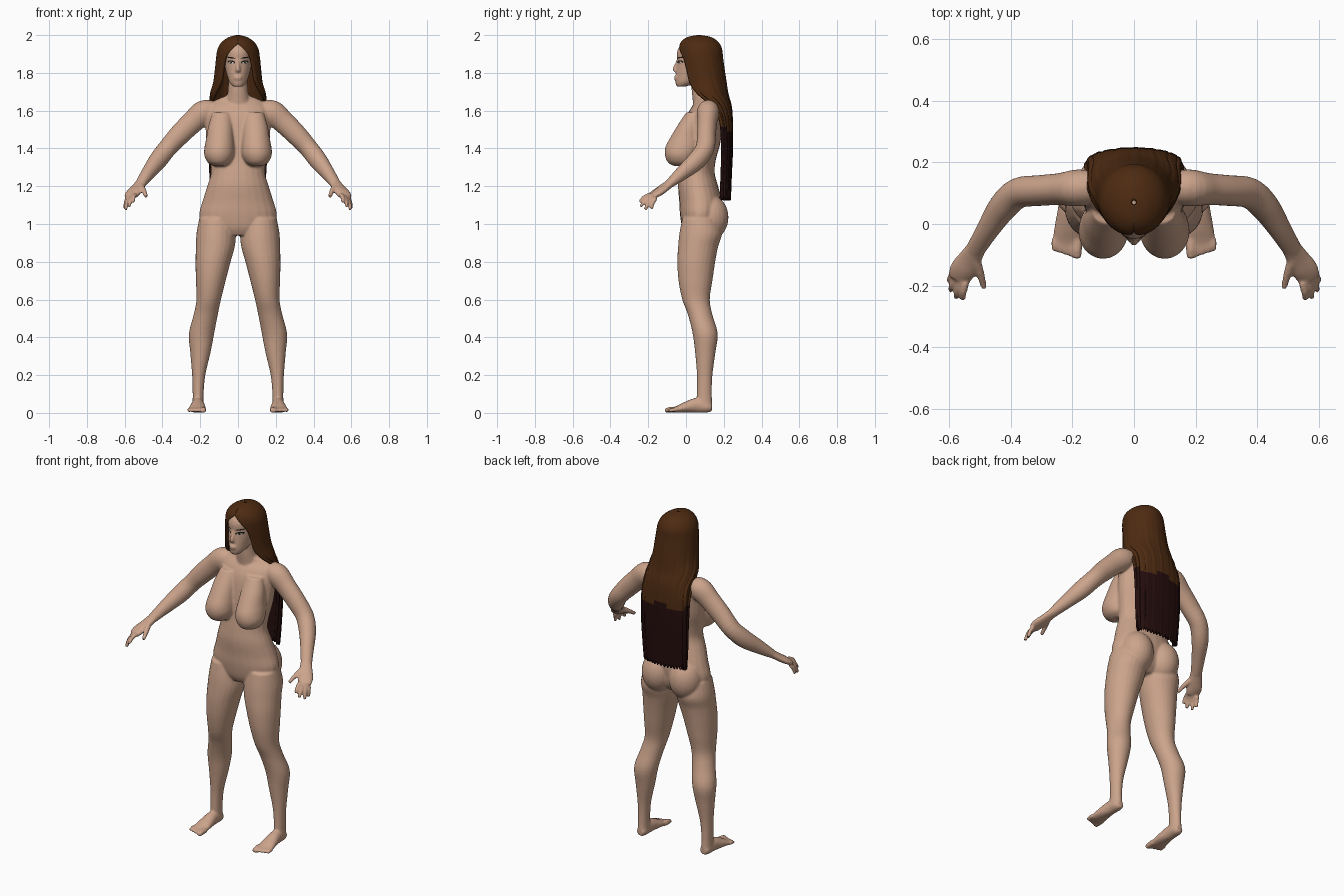
import bpy, bmesh, math
from mathutils import Vector, Matrix

if "Cube" in bpy.data.objects:
    bpy.data.objects.remove(bpy.data.objects["Cube"])


def material(name, rgb):
    m = bpy.data.materials.new(name)
    m.use_nodes = True
    m.diffuse_color = (*rgb, 1)
    bsdf = m.node_tree.nodes["Principled BSDF"]
    bsdf.inputs["Base Color"].default_value = (*rgb, 1)
    bsdf.inputs["Roughness"].default_value = 0.7
    return m


skin = material("skin", (0.60, 0.37, 0.26))
brown = material("brown hair", (0.075, 0.024, 0.006))
dark = material("dark hair ends", (0.018, 0.004, 0.004))
black = material("lash black", (0.01, 0.008, 0.007))
white = material("eye white", (0.6, 0.57, 0.54))


def finish(name, bm, mats):
    mesh = bpy.data.meshes.new(name)
    bm.to_mesh(mesh)
    bm.free()
    ob = bpy.data.objects.new(name, mesh)
    bpy.context.collection.objects.link(ob)
    for m in mats:
        mesh.materials.append(m)
    for p in mesh.polygons:
        p.use_smooth = True
    return ob


def smooth_rows(rows, steps=4):
    """Catmull-Rom interpolation of same-length tuples."""
    v = [Vector(r) for r in rows]
    v = [v[0]] + v + [v[-1]]
    out = []
    for a, b, c, d in zip(v, v[1:], v[2:], v[3:]):
        for i in range(steps):
            t = i / steps
            out.append(b + (c - a) * (t / 2) + (a * 2 - b * 5 + c * 4 - d) * (t * t / 2)
                       + (b * 3 - a - c * 3 + d) * (t ** 3 / 2))
    return out + [v[-1]]


def loft(bm, rows, upright=False, n=24):
    """Closed tube through (x, y, z, width, depth) rows."""
    rows = smooth_rows(rows)
    rings = []
    for i, r in enumerate(rows):
        side, up = Vector((1, 0, 0)), Vector((0, 1, 0))
        if not upright:
            t = (rows[min(i + 1, len(rows) - 1)] - rows[max(i - 1, 0)]).to_3d().normalized()
            side = t.cross(Vector((0, 0, 1))).normalized()
            up = side.cross(t)
        c = Vector(r[:3])
        rings.append([bm.verts.new(c + side * r[3] * math.cos(k * math.tau / n)
                                   + up * r[4] * math.sin(k * math.tau / n)) for k in range(n)])
    for a, b in zip(rings, rings[1:]):
        for k in range(n):
            bm.faces.new((a[k], a[(k + 1) % n], b[(k + 1) % n], b[k]))
    bm.faces.new(rings[0])
    bm.faces.new(rings[-1])


def column(bm, rows, s=1):
    """Upright loft from (z, centre x, half width, front y, back y)."""
    loft(bm, [(s * x, (f + b) / 2, z, w, (b - f) / 2) for z, x, w, f, b in rows], True)


def ball(bm, centre, size):
    mat = Matrix.Translation(centre) @ Matrix.Diagonal((*size, 1))
    bmesh.ops.create_uvsphere(bm, u_segments=24, v_segments=16, radius=1, matrix=mat)


def tube(bm, rows, s):
    loft(bm, [(s * r[0], *r[1:]) for r in rows])


body = bmesh.new()
# torso
column(body, [(.94, 0, .09, .0, .13), (.98, 0, .18, -.02, .17), (1.05, 0, .205, -.032, .185),
              (1.12, 0, .188, -.036, .19), (1.2, 0, .163, -.042, .17), (1.27, 0, .143, -.035, .152),
              (1.34, 0, .15, -.025, .158), (1.42, 0, .165, -.02, .18), (1.5, 0, .172, -.01, .192),
              (1.57, 0, .175, .005, .197), (1.62, 0, .165, .03, .19), (1.655, 0, .12, .06, .165),
              (1.68, 0, .06, .05, .15)])
# neck and head
column(body, [(1.6, 0, .075, .04, .17), (1.66, 0, .062, .035, .15), (1.71, 0, .053, .03, .14),
              (1.8, 0, .052, .03, .14)])
column(body, [(1.728, 0, .026, -.05, .0), (1.75, 0, .045, -.056, .06), (1.79, 0, .06, -.054, .12),
              (1.83, 0, .069, -.05, .145), (1.865, 0, .073, -.047, .16), (1.91, 0, .076, -.048, .165),
              (1.95, 0, .066, -.025, .15), (1.98, 0, .03, .03, .1)])
# nose and lips
tube(body, [(0, -.042, 1.868, .007, .008), (0, -.052, 1.84, .009, .01),
            (0, -.061, 1.818, .013, .011), (0, -.05, 1.806, .014, .006)], 1)
for z in (1.779, 1.768):
    ball(body, (0, -.053, z), (.022, .011, .006))

fingers = [(.545, -.19, 1.155, .555, -.245, 1.115), (.562, -.188, 1.145, .576, -.24, 1.09),
           (.576, -.178, 1.138, .594, -.215, 1.075), (.585, -.16, 1.135, .598, -.183, 1.08)]
for s in (1, -1):
    # chest and hips
    column(body, [(1.306, .098, .03, -.06, .02), (1.325, .1, .06, -.095, .05),
                  (1.365, .1, .079, -.112, .06), (1.41, .098, .079, -.108, .08),
                  (1.46, .095, .072, -.082, .08), (1.52, .092, .065, -.046, .08),
                  (1.59, .085, .05, .0, .08)], s)
    ball(body, (s * .09, .125, 1.035), (.095, .1, .12))
    # leg
    column(body, [(1.03, .115, .09, -.02, .17), (.95, .116, .104, -.035, .19), (.88, .12, .103, -.042, .17),
                  (.8, .132, .093, -.046, .155), (.7, .144, .079, -.04, .14), (.6, .155, .065, -.02, .126),
                  (.52, .171, .064, .01, .14), (.42, .193, .067, .035, .168), (.32, .199, .054, .048, .156),
                  (.2, .208, .035, .058, .14), (.1, .211, .029, .058, .137), (.04, .211, .03, .055, .14)], s)
    # foot and toes
    tube(body, [(.211, .138, .03, .02, .02), (.211, .115, .031, .03, .03), (.212, .06, .04, .033, .04),
                (.214, 0, .03, .042, .029), (.216, -.045, .019, .047, .018),
                (.218, -.07, .015, .042, .012)], s)
    for i in range(5):
        x, r = .184 + i * .0185, .016 if i == 0 else .0105
        tube(body, [(x, -.05, .018, r, r), (x, -.085 + i * .004, .016, r, r),
                    (x, -.112 + i * .006, .011, r * .8, r * .7)], s)
    # arm
    tube(body, [(.12, .12, 1.6, .05, .05), (.18, .117, 1.59, .06, .066), (.24, .113, 1.54, .052, .06),
                (.31, .108, 1.472, .05, .056), (.375, .1, 1.4, .05, .05), (.425, .055, 1.335, .047, .05),
                (.475, -.02, 1.27, .037, .038), (.515, -.085, 1.215, .031, .024)], s)
    # hand
    tube(body, [(.505, -.07, 1.228, .03, .024), (.53, -.11, 1.195, .037, .021),
                (.555, -.15, 1.165, .043, .02), (.568, -.18, 1.145, .036, .014)], s)
    for f in fingers:
        a, b = Vector(f[:3]), Vector(f[3:])
        mid = (a + b) / 2 + Vector((.003, -.004, .006))
        tube(body, [(*a, .012, .012), (*mid, .0115, .0115), (*b, .009, .009)], s)
    tube(body, [(.515, -.115, 1.2, .018, .018), (.498, -.16, 1.175, .0135, .0135),
                (.486, -.207, 1.145, .01, .01)], s)

bmesh.ops.recalc_face_normals(body, faces=body.faces)
body_ob = finish("body", body, [skin])
remesh = body_ob.modifiers.new("fuse", "REMESH")
remesh.mode, remesh.voxel_size, remesh.use_smooth_shade = "VOXEL", .006, True
soft = body_ob.modifiers.new("soften", "SMOOTH")
soft.factor, soft.iterations = .5, 6


def face_plate(name, x, z, w, h, tilt, offset, mat):
    """Thin oval patch that hugs the face."""
    bm = bmesh.new()
    bmesh.ops.create_grid(bm, x_segments=12, y_segments=6, size=1)
    for v in bm.verts:
        u, k = v.co.x, v.co.y * math.sqrt(max(0.04, 1 - v.co.x ** 2))
        v.co = (x + u * w, -.1, z + k * h + tilt * u * w - .15 * h * u * u)
    for f in bm.faces:
        f.normal_update()
        if f.normal.y > 0:
            f.normal_flip()
    ob = finish(name, bm, [mat])
    wrap = ob.modifiers.new("hug", "SHRINKWRAP")
    wrap.target, wrap.offset = body_ob, offset
    wrap.wrap_method, wrap.wrap_mode = "PROJECT", "ABOVE_SURFACE"
    wrap.use_project_y = True
    wrap.use_positive_direction = True


for s, side in ((1, "left"), (-1, "right")):
    face_plate(side + "_lashes", s * .034, 1.858, .02, .0085, s * .1, .0015, black)
    face_plate(side + "_eye_white", s * .034, 1.855, .014, .0045, s * .1, .0025, white)
    face_plate(side + "_iris", s * .034, 1.855, .005, .0045, 0, .0035, black)
    face_plate(side + "_eyebrow", s * .037, 1.881, .023, .0035, s * .15, .002, black)

# hair: sheet from (z, half width, centre y, depth, opening angle) rows
hair = bmesh.new()
rows = smooth_rows([(1.992, .008, .07, .008, 0), (1.982, .045, .07, .06, 0), (1.958, .08, .072, .093, 0),
                    (1.925, .1, .076, .107, .3), (1.88, .108, .08, .108, .62), (1.82, .114, .088, .108, .74),
                    (1.75, .122, .098, .108, .82), (1.69, .138, .115, .1, 1.05), (1.62, .147, .15, .083, 1.5),
                    (1.54, .15, .187, .052, 1.5), (1.4, .146, .2, .04, 1.4), (1.26, .14, .198, .036, 1.35),
                    (1.135, .13, .195, .034, 1.3)], 5)
n = 72
grid = []
for z, w, cy, d, a in rows:
    line = []
    fade = min(1, max(0, (1.95 - z) / .4))
    for k in range(n + 1):
        t = a + (math.tau - 2 * a) * k / n
        strand = 1 + .03 * fade * math.sin(k * 1.3) * math.sin(k * .37 + 1)
        hem = .012 * math.sin(k * 1.9) * max(0, 1 - (z - 1.13) / .1)
        line.append(hair.verts.new((w * math.sin(t) * strand, cy - d * math.cos(t) * strand, z + hem)))
    grid.append(line)
for a, b in zip(grid, grid[1:]):
    for k in range(n):
        f = hair.faces.new((a[k], b[k], b[k + 1], a[k + 1]))
        c = f.calc_center_median()
        f.material_index = int(c.z < 1.5 + .025 * math.cos(c.x * 35))
bmesh.ops.remove_doubles(hair, verts=hair.verts, dist=.0002)
hair_ob = finish("long_hair", hair, [brown, dark])
thick = hair_ob.modifiers.new("thickness", "SOLIDIFY")
thick.thickness, thick.offset = .016, 0
